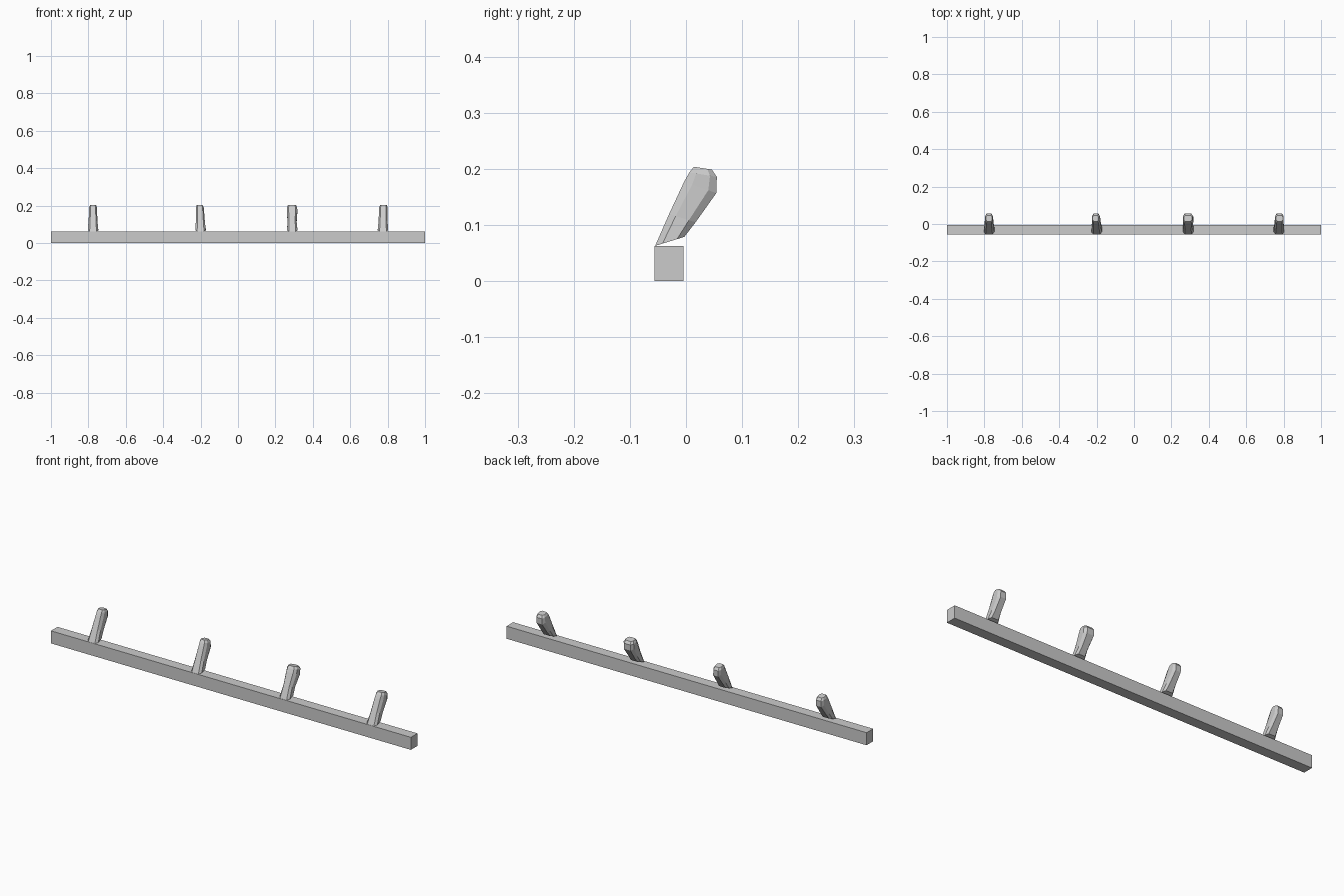
import bpy, bmesh
from mathutils import Vector

if "Cube" in bpy.data.objects:
    bpy.data.objects.remove(bpy.data.objects["Cube"])

def mesh_object(name, bm):
    bmesh.ops.recalc_face_normals(bm, faces=bm.faces)
    me = bpy.data.meshes.new(name)
    bm.to_mesh(me)
    bm.free()
    ob = bpy.data.objects.new(name, me)
    bpy.context.collection.objects.link(ob)
    return ob

# Long rail
bpy.ops.mesh.primitive_cube_add(size=1, location=(0, -0.0305, 0.0315))
rail = bpy.context.object
rail.name = "rail"
rail.scale = (2, 0.052, 0.063)

# Peg sections: front (y, z), back (y, z), width
SECTIONS = [
    ((-0.055, 0.063), (-0.003, 0.079), 0.056),
    ((-0.030, 0.120), (0.017, 0.105), 0.048),
    ((-0.003, 0.178), (0.054, 0.157), 0.042),
    ((0.006, 0.194), (0.055, 0.186), 0.041),
    ((0.014, 0.204), (0.046, 0.199), 0.032),
]

# Chamfered cross-section: side (-1..1), depth (0 front .. 1 back)
OUTLINE = [(-0.65, 0), (0.65, 0), (1, 0.25), (1, 0.75),
           (0.65, 1), (-0.65, 1), (-1, 0.75), (-1, 0.25)]

def peg(name, x, lean, head):
    bm = bmesh.new()
    rings = []
    for i, (f, b, w) in enumerate(SECTIONS):
        front, back = Vector((0, *f)), Vector((0, *b))
        half = w / 2 * (head if i > 1 else 1)
        cx = x + lean * i / 4
        ring = []
        for s, d in OUTLINE:
            p = front.lerp(back, d)
            p.x = cx + s * half
            ring.append(bm.verts.new(p))
        rings.append(ring)
    for lo, hi in zip(rings, rings[1:]):
        for k in range(8):
            n = (k + 1) % 8
            bm.faces.new((lo[k], lo[n], hi[n], hi[k]))
    bm.faces.new(rings[0])
    bm.faces.new(rings[-1])
    return mesh_object(name, bm)

# Four leaning hand-carved pegs with slightly different heads
for i, (x, lean, head) in enumerate([(-0.775, 0.0, 1.0), (-0.2, -0.005, 1.0),
                                     (0.29, -0.002, 1.35), (0.775, 0.003, 1.1)]):
    peg(f"peg_{i + 1}", x, lean, head)
